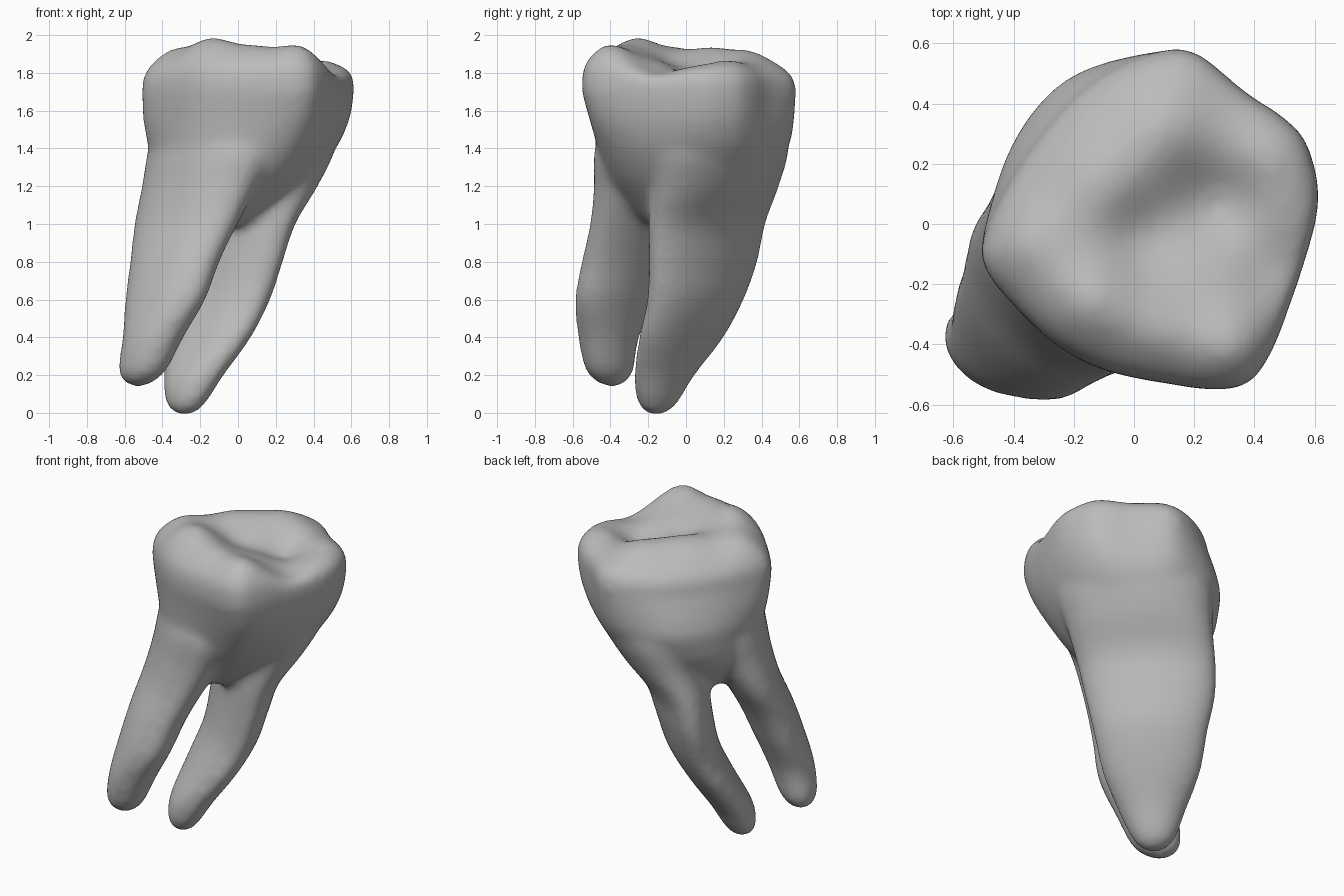
import bpy, bmesh, math
from mathutils import Vector

cube = bpy.data.objects.get("Cube")
if cube:
    bpy.data.objects.remove(cube, do_unlink=True)

SIDES = 64


def spline(keys, steps):
    """Smooth Catmull-Rom samples through a list of equal-length tuples."""
    out = []
    for i in range(len(keys) - 1):
        p0, p1 = keys[max(i - 1, 0)], keys[i]
        p2, p3 = keys[i + 1], keys[min(i + 2, len(keys) - 1)]
        for s in range(steps):
            t = s / steps
            out.append([b + t * (c - a + t * (2 * a - 5 * b + 4 * c - d
                        + t * (3 * b - a - 3 * c + d))) / 2
                        for a, b, c, d in zip(p0, p1, p2, p3)])
    return out + [list(keys[-1])]


def loft(bm, rings):
    """Skin rings of points and close both ends."""
    loops = [[bm.verts.new(p) for p in ring] for ring in rings]
    for low, high in zip(loops, loops[1:]):
        for i in range(SIDES):
            j = (i + 1) % SIDES
            bm.faces.new((low[i], low[j], high[j], high[i]))
    bm.faces.new(loops[0][::-1])
    bm.faces.new(loops[-1])


def root_ring(z, cx, cy, a, b):
    """Ellipse whose long axis runs diagonally, from front left to back right."""
    ring = []
    for i in range(SIDES):
        t = math.tau * i / SIDES
        u, v = b * math.cos(t), a * math.sin(t)
        ring.append(Vector((cx + (u - v) * math.sqrt(.5), cy + (u + v) * math.sqrt(.5), z)))
    return ring


# Crown outline seen from above, counter-clockwise, resampled by angle
outline = [(.61, .12), (.55, .29), (.36, .43), (.2, .56), (.08, .58), (-.1, .55),
           (-.25, .48), (-.36, .34), (-.45, .15), (-.51, -.06), (-.48, -.16), (-.38, -.28),
           (-.25, -.4), (-.1, -.48), (.1, -.525), (.33, -.545), (.43, -.47), (.52, -.26),
           (.6, 0)]
CX, CY, RX, RY = .05, .015, .56, .565
dense = spline(outline + outline[:1], 24)
unit = [Vector(((x - CX) / RX, (y - CY) / RY)) for x, y in dense]
directions = [Vector((math.cos(math.tau * i / SIDES), math.sin(math.tau * i / SIDES)))
              for i in range(SIDES)]
shape = [d * max(unit, key=lambda q: q.normalized().dot(d)).length for d in directions]
BACK = Vector((-1, 1, 0)).normalized()

# Chewing surface: a tilted plane with cusps, basin and grooves (x, y, height, radius)
bumps = [(-.15, -.27, .11, .17), (.33, -.42, .09, .14), (-.36, -.06, .06, .14),
         (.09, -.37, .055, .13), (-.12, .14, .065, .17), (.1, .33, .06, .17),
         (.45, .22, .035, .13), (.27, .07, -.1, .16), (.47, -.15, -.06, .13),
         (.03, -.04, -.05, .13)]


def top_height(x, y):
    return 1.885 - .03 * x - .03 * y + sum(
        h * math.exp(-((x - bx) ** 2 + (y - by) ** 2) / (r * r)) for bx, by, h, r in bumps)


bm = bmesh.new()

# Crown and neck: height, bounds in x, bounds in y, roundness
crown_keys = [(.99, -.24, .14, -.2, .18, 1), (1.1, -.35, .24, -.32, .3, 1),
              (1.25, -.45, .4, -.43, .45, .9), (1.4, -.475, .52, -.48, .54, .6),
              (1.55, -.51, .59, -.52, .58, .2), (1.7, -.525, .615, -.555, .6, 0)]
rings = []
for z, x0, x1, y0, y1, k in spline(crown_keys, 5):
    lean = min(max((z - 1.45) / .25, 0), 1) * .08
    ring = []
    for s, d in zip(shape, directions):
        p = s.lerp(d, k)
        q = Vector(((x0 + x1) / 2 + p.x * (x1 - x0) / 2, (y0 + y1) / 2 + p.y * (y1 - y0) / 2, z))
        # The back right flank leans inward above its bulge
        ring.append(q - BACK * lean * (max(q.dot(BACK), 0) / .5) ** 3)
    rings.append(ring)
rim = rings[-1]
middle = Vector((CX, CY, 1.7))
for n in range(1, 30):
    s = math.cos(math.pi / 2 * n / 30)
    ring = []
    for p, d in zip(rim, directions):
        q = middle.lerp(p, s)
        # Softer shoulder toward the back right, squarer toward the front left
        power = 3.5 + .9 * d.dot(Vector((.8, -.6)))
        q.z = 1.7 + (top_height(q.x, q.y) - 1.7) * (1 - s ** power) ** (1 / power)
        ring.append(q)
    rings.append(ring)
loft(bm, rings)

# Roots: height, centre x, centre y, long radius, short radius
front_root = [(.14, -.53, -.39, .03, .03), (.165, -.525, -.395, .09, .07),
              (.23, -.505, -.405, .145, .11), (.4, -.45, -.41, .185, .135),
              (.6, -.385, -.375, .26, .15), (.8, -.335, -.315, .295, .16),
              (1, -.275, -.235, .345, .175), (1.2, -.2, -.18, .38, .215),
              (1.4, -.12, -.13, .42, .27), (1.55, -.1, -.1, .36, .22)]
back_root = [(-.01, -.285, -.16, .03, .03), (.02, -.28, -.155, .09, .07),
             (.08, -.27, -.145, .135, .1), (.2, -.235, -.115, .19, .125),
             (.4, -.155, -.025, .285, .14), (.6, -.085, .05, .33, .15),
             (.8, -.05, .09, .375, .16), (1, -.005, .11, .4, .18),
             (1.2, .08, .15, .42, .24), (1.4, .13, .16, .45, .3),
             (1.55, .12, .14, .4, .26)]
for keys in (front_root, back_root):
    loft(bm, [root_ring(*k) for k in spline(keys, 5)])

mesh = bpy.data.meshes.new("molar_tooth")
bm.to_mesh(mesh)
bm.free()
tooth = bpy.data.objects.new("molar_tooth", mesh)
bpy.context.collection.objects.link(tooth)

# Fuse crown and roots into one smooth skin
remesh = tooth.modifiers.new("fuse", 'REMESH')
remesh.mode = 'VOXEL'
remesh.voxel_size = .02
remesh.use_smooth_shade = True
smooth = tooth.modifiers.new("soften", 'SMOOTH')
smooth.factor = .5
smooth.iterations = 20

enamel = bpy.data.materials.new("tooth_grey")
enamel.use_nodes = True
colour = (.5, .5, .5, 1)
enamel.diffuse_color = colour
enamel.node_tree.nodes["Principled BSDF"].inputs["Base Color"].default_value = colour
mesh.materials.append(enamel)
for face in mesh.polygons:
    face.use_smooth = True
